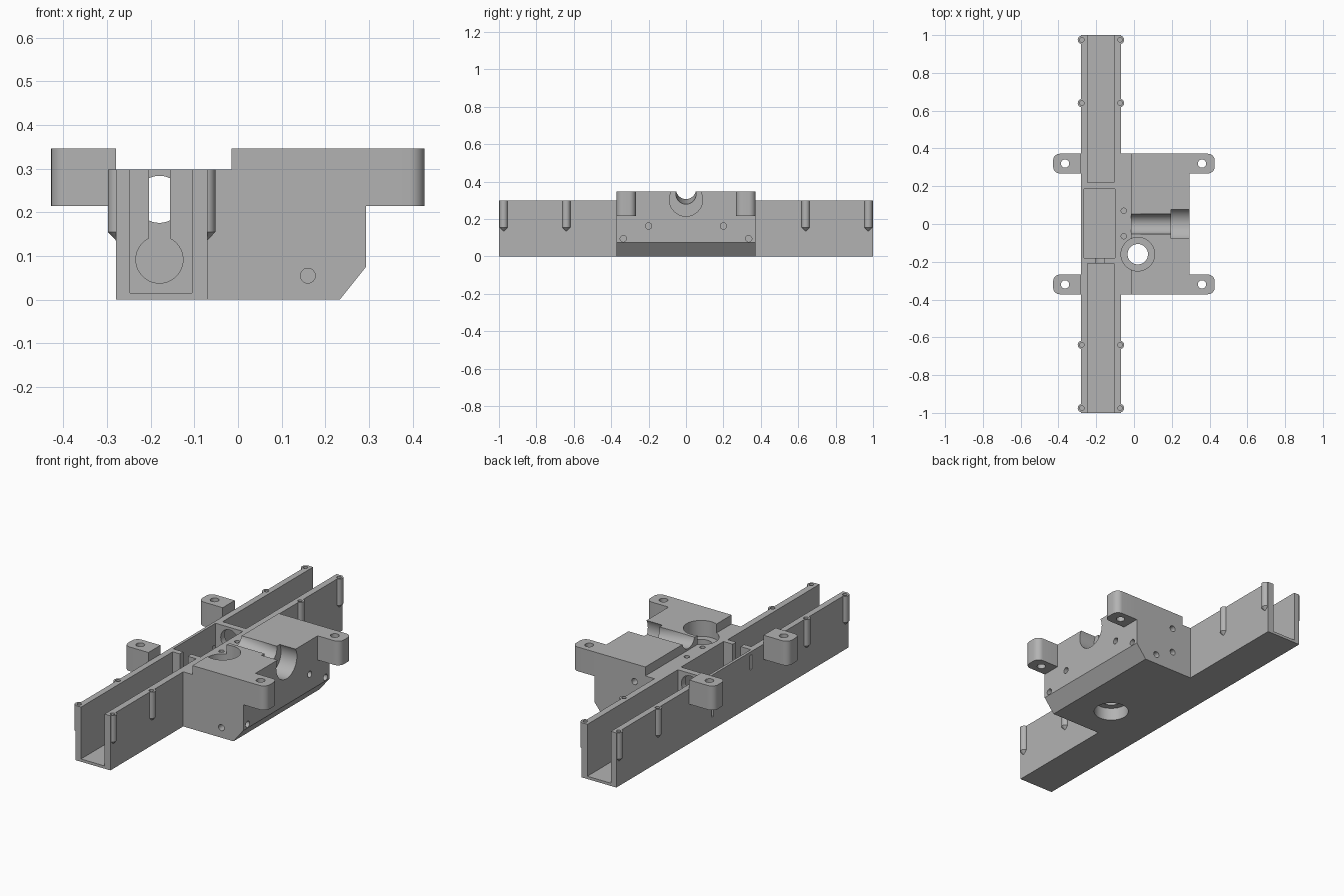
import bpy, bmesh, math
from mathutils import Matrix, Vector

old = bpy.data.objects.get("Cube")
if old:
    bpy.data.objects.remove(old, do_unlink=True)

grey = bpy.data.materials.new("plain grey")
grey.use_nodes = True
COLOUR = (0.45, 0.45, 0.45, 1)
grey.diffuse_color = COLOUR
grey.node_tree.nodes["Principled BSDF"].inputs["Base Color"].default_value = COLOUR


def finish(name, bm):
    bmesh.ops.recalc_face_normals(bm, faces=bm.faces)
    mesh = bpy.data.meshes.new(name)
    bm.to_mesh(mesh)
    bm.free()
    mesh.materials.append(grey)
    obj = bpy.data.objects.new(name, mesh)
    bpy.context.collection.objects.link(obj)
    return obj


def prism(name, points, direction):
    """Closed outline swept along a direction."""
    bm = bmesh.new()
    face = bm.faces.new([bm.verts.new(p) for p in points])
    swept = bmesh.ops.extrude_face_region(bm, geom=[face])
    verts = [g for g in swept["geom"] if isinstance(g, bmesh.types.BMVert)]
    bmesh.ops.translate(bm, vec=direction, verts=verts)
    return finish(name, bm)


def box(name, x0, x1, y0, y1, z0, z1):
    return prism(name, [(x0, y0, z0), (x1, y0, z0), (x1, y1, z0), (x0, y1, z0)], (0, 0, z1 - z0))


def rod(name, start, end, r, r_end=None, sides=40):
    """Cylinder or cone between two points."""
    a, b = Vector(start), Vector(end)
    turn = (b - a).to_track_quat('Z', 'Y').to_matrix().to_4x4()
    bm = bmesh.new()
    bmesh.ops.create_cone(bm, cap_ends=True, segments=sides, radius1=r,
                          radius2=r if r_end is None else r_end, depth=(b - a).length,
                          matrix=Matrix.Translation((a + b) / 2) @ turn)
    return finish(name, bm)


def boolean(obj, tools, operation='DIFFERENCE'):
    for tool in tools:
        mod = obj.modifiers.new("boolean", 'BOOLEAN')
        mod.operation, mod.solver, mod.object = operation, 'EXACT', tool
        bpy.context.view_layer.objects.active = obj
        bpy.ops.object.modifier_apply(modifier=mod.name)
        bpy.data.objects.remove(tool, do_unlink=True)


def smooth(obj):
    bpy.ops.object.select_all(action='DESELECT')
    obj.select_set(True)
    bpy.context.view_layer.objects.active = obj
    bpy.ops.object.shade_smooth_by_angle(angle=math.radians(30))


WALL_L, WALL_R, RIM, TOP = -0.28, -0.07, 0.298, 0.347

# Long trough with a closed chamber in the middle
trough = box("trough", WALL_L, WALL_R, -1, 1, 0, RIM)
posts = []
for x in (WALL_L + 0.004, WALL_R - 0.004):
    for y in (-0.975, -0.64, 0.64, 0.975):
        post = rod("screw_post", (x, y, 0.155), (x, y, RIM), 0.022, sides=24)
        tip = rod("post_tip", (x, y, 0.133), (x, y, 0.155), 0.001, 0.022, sides=24)
        boolean(post, [tip], 'UNION')
        posts.append(post)
boolean(trough, posts, 'UNION')

cuts = [
    box("front_run", -0.247, -0.105, -1.1, -0.21, 0.015, 0.5),
    box("chamber", -0.265, -0.10, -0.18, 0.185, 0.015, 0.5),
    box("back_run", -0.247, -0.105, 0.22, 1.1, 0.015, 0.5),
    box("keyhole_slot", -0.204, -0.156, -0.23, -0.16, 0.09, 0.5),
    rod("keyhole_round", (-0.18, -0.23, 0.092), (-0.18, -0.16, 0.092), 0.054),
    rod("back_wall_hole", (-0.18, 0.17, 0.23), (-0.18, 0.24, 0.23), 0.054),
    box("side_slit", -0.3, -0.255, -0.167, -0.15, 0.2, 0.28),
    box("side_slit", -0.3, -0.255, 0.165, 0.182, 0.07, 0.18),
]
for x in (WALL_L + 0.004, WALL_R - 0.004):
    for y in (-0.975, -0.64, 0.64, 0.975):
        cuts.append(rod("screw_hole", (x, y, 0.18), (x, y, 0.4), 0.012, sides=20))
boolean(trough, cuts)
smooth(trough)

# Side housing with stepped top and chamfered lower edge
outline = [(WALL_R, 0), (0.233, 0), (0.293, 0.075), (0.293, TOP),
           (-0.015, TOP), (-0.015, RIM), (WALL_R, RIM)]
housing = prism("housing", [(x, -0.372, z) for x, z in outline], (0, 0.744, 0))
cuts = [
    # sloping half-round channel and its wide outer seat
    rod("channel_bore", (-0.06, 0, 0.367), (0.22, 0, 0.331), 0.054),
    rod("channel_seat", (0.197, 0, 0.304), (0.4, 0, 0.304), 0.089),
    # vertical stepped bore
    rod("upper_bore", (0.02, -0.16, 0.26), (0.02, -0.16, 0.5), 0.089),
    rod("middle_bore", (0.02, -0.16, 0.05), (0.02, -0.16, 0.3), 0.054),
    rod("lower_bore", (0.02, -0.16, -0.1), (0.02, -0.16, 0.07), 0.089),
    rod("front_hole", (0.16, -0.5, 0.055), (0.16, -0.28, 0.055), 0.017, sides=24),
]
for y in (-0.065, 0.07):
    cuts.append(rod("top_hole", (-0.054, y, 0.2), (-0.054, y, 0.4), 0.014, sides=24))
for x, z in ((0.16, 0.055), (0.05, 0.11), (0.05, 0.25)):
    cuts.append(rod("back_hole", (x, 0.28, z), (x, 0.5, z), 0.017, sides=24))
for y, z in ((0.335, 0.095), (0.2, 0.163)):
    for side in (-1, 1):
        cuts.append(rod("side_hole", (0.2, side * y, z), (0.4, side * y, z), 0.017, sides=24))
boolean(housing, cuts)
smooth(housing)


# Mounting ears with rounded outer corners and a screw hole
def ear(name, root, tip, y, hole_x):
    out = 1 if tip > root else -1
    r, half = 0.035, 0.052
    pts = [(root, y - half, 0.215)]
    for side in (-1, 1):
        for i in range(9):
            a = math.pi / 2 * (i / 8 if side < 0 else 1 - i / 8)
            pts.append((tip - out * r * (1 - math.sin(a)),
                        y + side * (half - r + r * math.cos(a)), 0.215))
    pts.append((root, y + half, 0.215))
    obj = prism(name, pts, (0, 0, TOP - 0.215))
    boolean(obj, [rod("ear_hole", (hole_x, y, 0.1), (hole_x, y, 0.5), 0.022, sides=28)])
    smooth(obj)


for label, y in (("front", -0.32), ("back", 0.32)):
    ear(label + "_left_ear", 0.293, 0.427, y, 0.36)
    ear(label + "_right_ear", WALL_L, -0.428, y, -0.365)
